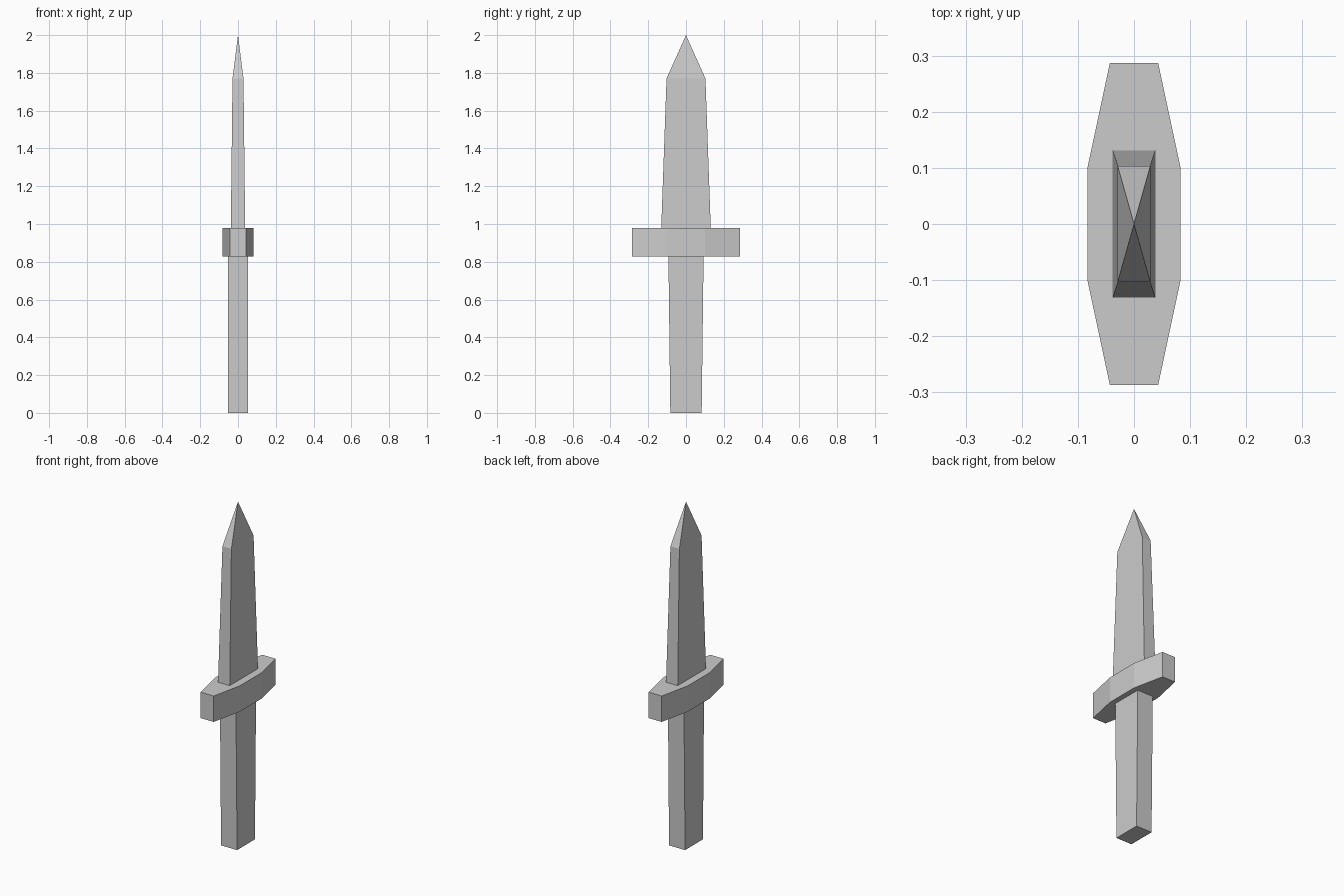
import bpy
import bmesh

if "Cube" in bpy.data.objects:
    bpy.data.objects.remove(bpy.data.objects["Cube"])


def rect(hx, hy, z):
    return [(-hx, -hy, z), (hx, -hy, z), (hx, hy, z), (-hx, hy, z)]


def loft(name, rings, tip=None):
    """Skin a stack of equal-sided rings; close with a cap or a point."""
    bm = bmesh.new()
    loops = [[bm.verts.new(p) for p in ring] for ring in rings]
    n = len(loops[0])
    for low, high in zip(loops, loops[1:]):
        for i in range(n):
            j = (i + 1) % n
            bm.faces.new((low[i], low[j], high[j], high[i]))
    bm.faces.new(loops[0][::-1])
    if tip:
        apex = bm.verts.new(tip)
        for i in range(n):
            bm.faces.new((loops[-1][i], loops[-1][(i + 1) % n], apex))
    else:
        bm.faces.new(loops[-1])
    bmesh.ops.recalc_face_normals(bm, faces=bm.faces[:])
    mesh = bpy.data.meshes.new(name)
    bm.to_mesh(mesh)
    bm.free()
    obj = bpy.data.objects.new(name, mesh)
    bpy.context.collection.objects.link(obj)
    return obj


GUARD_LOW, GUARD_HIGH = 0.828, 0.98

# Grip, slightly wider towards the guard
loft("grip", [rect(0.052, 0.083, 0), rect(0.052, 0.093, GUARD_LOW)])

# Cross guard, eight-sided outline with narrowed ends
half = [(0.043, -0.287), (0.083, -0.1), (0.083, 0.1), (0.043, 0.287)]
outline = half + [(-x, -y) for x, y in half]
loft("cross_guard", [[(x, y, z) for x, y in outline]
                     for z in (GUARD_LOW, GUARD_HIGH)])

# Tapered blade ending in a four-sided point
loft("blade", [rect(0.038, 0.131, GUARD_HIGH), rect(0.029, 0.103, 1.77)],
     tip=(0, 0, 2))
